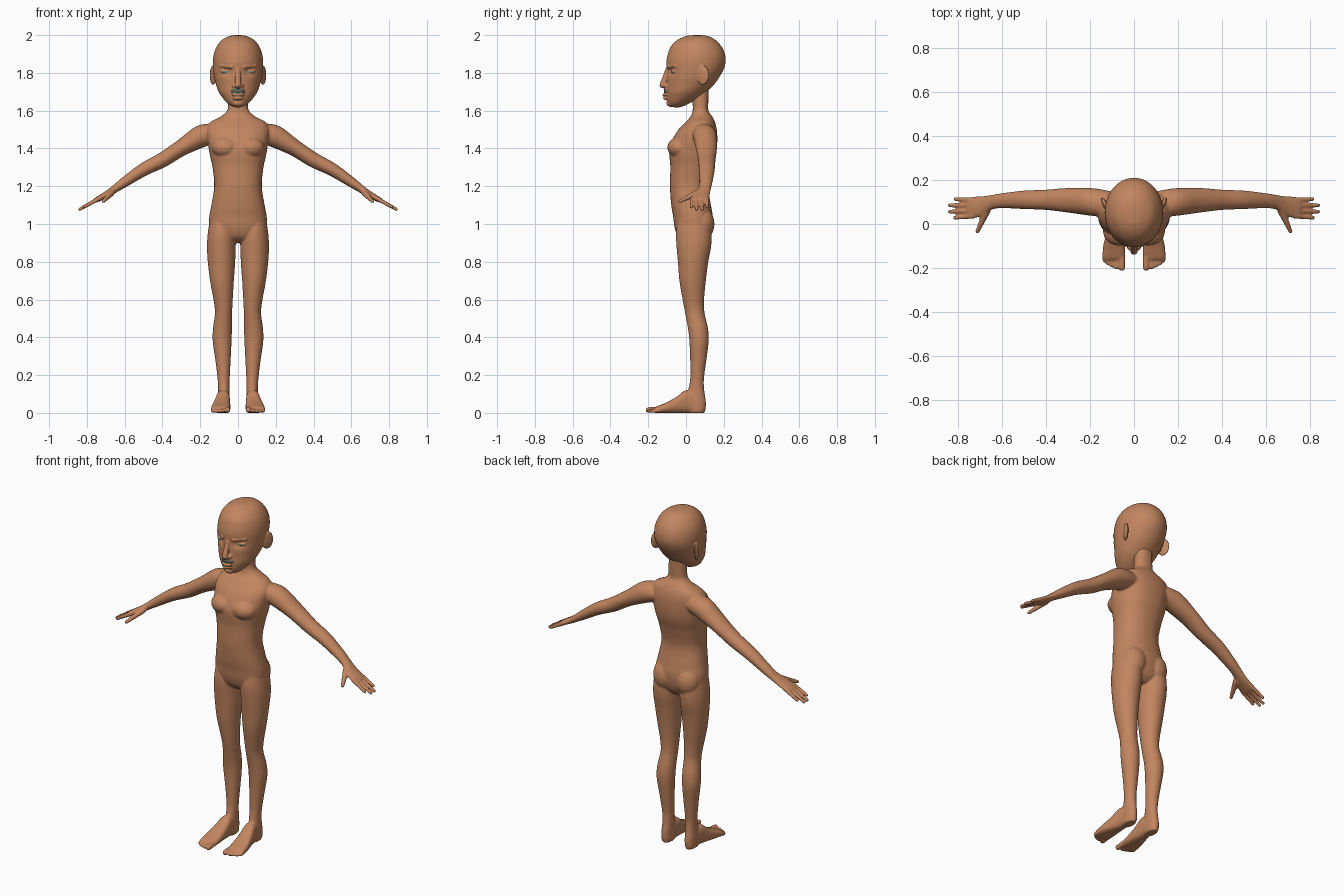
import bpy, bmesh, math
from mathutils import Vector, Matrix

X, Y, Z = Vector((1, 0, 0)), Vector((0, 1, 0)), Vector((0, 0, 1))


def material(name, rgb):
    m = bpy.data.materials.new(name)
    m.diffuse_color = (*rgb, 1)
    return m


skin = material("skin", (0.54, 0.235, 0.115))
hair = material("moustache_grey_green", (0.11, 0.13, 0.09))
eye = material("eye_grey_green", (0.24, 0.27, 0.19))


def loft(bm, rings, U, V, n=40, p=1.0, steps=5):
    """Smooth closed loft through rings (centre, radius_u, radius_v)."""
    vals = [(*c, a, b) for c, a, b in rings]
    fine = []
    for i in range(len(vals) - 1):
        q = [vals[max(i - 1, 0)], vals[i], vals[i + 1], vals[min(i + 2, len(vals) - 1)]]
        for k in range(steps):
            t = k / steps
            fine.append([0.5 * (2 * b + (c - a) * t + (2 * a - 5 * b + 4 * c - d) * t * t
                                + (3 * b - a - 3 * c + d) * t ** 3) for a, b, c, d in zip(*q)])
    fine.append(vals[-1])
    sp = lambda v: math.copysign(abs(v) ** p, v)
    loops = []
    for f in fine:
        c = Vector(f[:3])
        loops.append([bm.verts.new(c + U * f[3] * sp(math.cos(2 * math.pi * j / n))
                                   + V * f[4] * sp(math.sin(2 * math.pi * j / n))) for j in range(n)])
    for a, b in zip(loops, loops[1:]):
        for j in range(n):
            bm.faces.new((a[j], a[(j + 1) % n], b[(j + 1) % n], b[j]))
    bm.faces.new(loops[0])
    bm.faces.new(loops[-1])
    return [v for l in loops for v in l]


def upright(rows):
    """Rows of z, x0, x1, y0, y1 to horizontal rings."""
    return [(((a + b) / 2, (c + d) / 2, z), (b - a) / 2, (d - c) / 2) for z, a, b, c, d in rows]


def ball(bm, c, r, rot=0.0):
    r = (r, r, r) if isinstance(r, float) else r
    bmesh.ops.create_uvsphere(bm, u_segments=20, v_segments=12, radius=1,
                              matrix=Matrix.Translation(c) @ Matrix.Rotation(rot, 4, 'Z') @ Matrix.Diagonal((*r, 1)))


def chain(bm, p, q, r0, r1, n=10):
    """Tapered round limb made of overlapping balls."""
    for i in range(n):
        t = i / (n - 1)
        ball(bm, Vector(p).lerp(Vector(q), t), r0 + (r1 - r0) * t)


def mirror(bm):
    new = bmesh.ops.duplicate(bm, geom=bm.verts[:] + bm.edges[:] + bm.faces[:])["geom"]
    for v in new:
        if isinstance(v, bmesh.types.BMVert):
            v.co.x *= -1


def fuse(bm, name, voxel, smooth):
    """Merge overlapping parts into one smooth skin."""
    bmesh.ops.recalc_face_normals(bm, faces=bm.faces[:])
    me = bpy.data.meshes.new(name)
    bm.to_mesh(me)
    bm.free()
    ob = bpy.data.objects.new(name, me)
    bpy.context.collection.objects.link(ob)
    m = ob.modifiers.new("fuse", 'REMESH')
    m.mode, m.voxel_size, m.use_smooth_shade = 'VOXEL', voxel, True
    m = ob.modifiers.new("soften", 'SMOOTH')
    m.factor, m.iterations = 0.5, smooth
    dg = bpy.context.evaluated_depsgraph_get()
    new = bpy.data.meshes.new_from_object(ob.evaluated_get(dg))
    ob.modifiers.clear()
    ob.data = new
    new.materials.clear()
    for f in new.polygons:
        f.use_smooth = True
        f.material_index = 0
    new.materials.append(skin)
    return ob


# ---- body: one side first, then mirrored ----
bm = bmesh.new()

# leg
loft(bm, upright([
    (1.02, .02, .150, -.045, .125), (.95, .012, .160, -.053, .135), (.88, .012, .164, -.05, .133),
    (.8, .015, .160, -.043, .118), (.7, .022, .148, -.035, .105), (.6, .028, .130, -.018, .096),
    (.53, .031, .122, -.005, .098), (.45, .032, .132, .010, .116), (.38, .034, .134, .018, .120),
    (.28, .039, .120, .022, .108), (.18, .044, .108, .022, .095), (.12, .045, .105, .012, .097),
    (.06, .045, .108, 0, .105), (.02, .046, .107, 0, .104), (0, .05, .103, .01, .097)]), X, Y)

# foot, rings running from heel to toes
foot = [(.09, .055, .1, .05), (.05, .046, .107, .1), (0, .043, .115, .12), (-.05, .041, .128, .085),
        (-.1, .04, .14, .057), (-.15, .041, .143, .036), (-.165, .045, .14, .026)]
loft(bm, [(((a + b) / 2, y, h / 2), (b - a) / 2, h / 2) for y, a, b, h in foot], X, Z, p=.75)
for x, y, r in ((.055, -.199, .015), (.082, -.196, .011), (.102, -.189, .010), (.119, -.179, .010), (.134, -.166, .010)):
    chain(bm, (x, -.13, r + .006), (x, y, r), r, r)

# arm and palm
slope = math.radians(30.5)
across = Vector((math.sin(slope), 0, math.cos(slope)))
arm = [(.11, .09, 1.485, .06, .055), (.19, .10, 1.466, .063, .06), (.3, .108, 1.403, .056, .044),
       (.4, .11, 1.339, .046, .040), (.5, .11, 1.288, .042, .035), (.6, .106, 1.222, .034, .027),
       (.65, .098, 1.187, .034, .021), (.69, .082, 1.160, .045, .018), (.735, .074, 1.135, .050, .015),
       (.755, .073, 1.125, .047, .012)]
loft(bm, [(a[:3], a[3], a[4]) for a in arm], Y, across)

# fingers and thumb
for y0, y1, x, z in ((.110, .113, .812, 1.092), (.085, .085, .838, 1.078), (.060, .056, .838, 1.078), (.036, .028, .815, 1.090)):
    chain(bm, (.735, y0, 1.135), (x, y1, z), .0125, .0095, 14)
chain(bm, (.67, .06, 1.165), (.712, -.033, 1.12), .018, .010, 14)

# chest and buttock fullness
ball(bm, (.066, -.035, 1.405), (.075, .064, .056))
ball(bm, (.072, .078, 1.0), (.074, .073, .09))
mirror(bm)

# torso and neck
torso = [(.90, .05, 0, .09), (.93, .12, -.04, .12), (.98, .150, -.06, .138), (1.04, .152, -.068, .142),
         (1.1, .141, -.078, .132), (1.2, .126, -.085, .118), (1.3, .135, -.083, .137), (1.36, .148, -.088, .155),
         (1.4, .155, -.088, .163), (1.45, .163, -.07, .166), (1.5, .166, -.04, .163), (1.54, .145, -.002, .153),
         (1.57, .09, .025, .138), (1.6, .058, .035, .119), (1.64, .052, .035, .118), (1.72, .05, .03, .12)]
loft(bm, upright([(z, -x, x, a, b) for z, x, a, b in torso]), X, Y, p=.88)
fuse(bm, "body", .005, 6)

# ---- head: paired features first ----
bm = bmesh.new()
ball(bm, (.132, .088, 1.788), (.011, .036, .052), -.42)   # ear
ball(bm, (.066, -.058, 1.808), (.027, .021, .013))        # eyelids
chain(bm, (.035, -.092, 1.833), (.09, -.058, 1.838), .012, .009)  # brow
ball(bm, (.018, -.104, 1.732), .014)                      # nostril wing
mirror(bm)

# skull and jaw
skull = [(2.0, .01, .05, .07), (1.995, .045, 0, .115), (1.975, .085, -.045, .155), (1.94, .113, -.08, .188),
         (1.9, .128, -.096, .206), (1.86, .133, -.104, .21), (1.82, .132, -.103, .2), (1.78, .127, -.102, .178),
         (1.74, .117, -.102, .15), (1.70, .103, -.104, .11), (1.67, .083, -.103, .075), (1.645, .062, -.098, .03),
         (1.625, .035, -.088, -.01), (1.617, .01, -.06, -.04)]
for v in loft(bm, upright([(z, -x, x, a, b) for z, x, a, b in skull]), X, Y, n=72):
    if v.co.y < 0:  # eye sockets
        d = ((abs(v.co.x) - .06) / .03) ** 2 + ((v.co.z - 1.808) / .022) ** 2
        v.co.y += .016 * math.exp(-d)

# nose, lips and chin
chain(bm, (0, -.095, 1.82), (0, -.123, 1.736), .013, .017)
ball(bm, (0, -.1, 1.705), (.036, .018, .02))
ball(bm, (0, -.104, 1.684), (.034, .021, .009))
ball(bm, (0, -.102, 1.666), (.029, .020, .010))
ball(bm, (0, -.078, 1.640), (.03, .027, .02))
head = fuse(bm, "head", .0035, 3)

# moustache patch and eye slits coloured by position
head.data.materials.append(hair)
head.data.materials.append(eye)
for f in head.data.polygons:
    c = f.center
    ax = abs(c.x)
    if c.y < -.085 and ax < .038 and 1.692 < c.z < 1.722 - .3 * ax:
        f.material_index = 1
    elif c.y < -.05 and ((ax - .068) / .024) ** 2 + ((c.z - 1.806) / .0055) ** 2 < 1:
        f.material_index = 2
